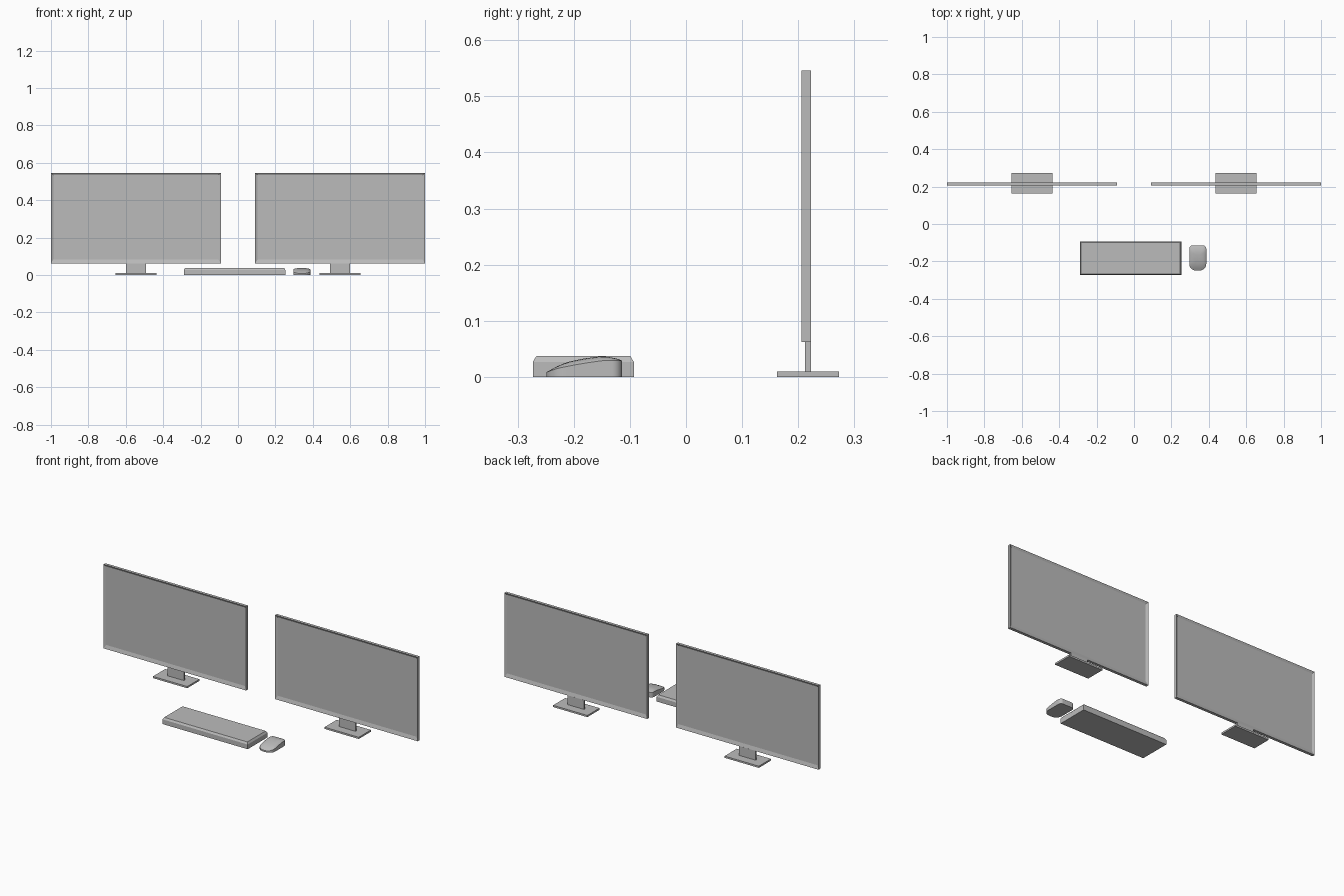
import bpy, bmesh, math
from mathutils import Vector

if "Cube" in bpy.data.objects:
    bpy.data.objects.remove(bpy.data.objects["Cube"])

grey = bpy.data.materials.new("plain_grey")
grey.diffuse_color = (0.5, 0.5, 0.5, 1)
grey.use_nodes = True
grey.node_tree.nodes["Principled BSDF"].inputs["Base Color"].default_value = grey.diffuse_color


def finish(bm, name):
    bmesh.ops.recalc_face_normals(bm, faces=bm.faces)
    me = bpy.data.meshes.new(name)
    bm.to_mesh(me)
    bm.free()
    me.materials.append(grey)
    ob = bpy.data.objects.new(name, me)
    bpy.context.collection.objects.link(ob)
    return ob


def add_box(bm, lo, hi):
    lo, hi = Vector(lo), Vector(hi)
    vs = bmesh.ops.create_cube(bm, size=1)["verts"]
    for v in vs:
        v.co = (lo + hi) / 2 + v.co * (hi - lo)


def box(name, lo, hi):
    bm = bmesh.new()
    add_box(bm, lo, hi)
    return finish(bm, name)


def step_inset(bm, face, margins, depth):
    """Inset a face with (side, top, bottom) margins and move it along its normal."""
    n = face.normal.copy()
    c = face.calc_center_median()
    bmesh.ops.inset_individual(bm, faces=[face], thickness=0.001)
    side, top, bottom = (m - 0.001 for m in margins)
    flat = abs(n.z) > 0.5
    for v in face.verts:
        d = v.co - c
        v.co.x -= math.copysign(side, d.x)
        if flat:
            v.co.y -= math.copysign(top, d.y)
        else:
            v.co.z += -top if d.z > 0 else bottom
        v.co += n * depth


# Two monitors: panel recessed on both faces, neck and foot plate
for label, cx in (("left", -0.546), ("right", 0.546)):
    bm = bmesh.new()
    add_box(bm, (cx - 0.454, 0.206, 0.0625), (cx + 0.454, 0.2225, 0.546))
    bm.normal_update()
    for f in [f for f in bm.faces if abs(f.normal.y) > 0.9]:
        step_inset(bm, f, (0.013, 0.012, 0.021), -0.006)
    finish(bm, label + "_monitor_panel")
    box(label + "_monitor_neck", (cx - 0.053, 0.2125, 0.008), (cx + 0.053, 0.2225, 0.0635))
    box(label + "_monitor_foot", (cx - 0.109, 0.1625, 0), (cx + 0.109, 0.273, 0.01))

# Keyboard: base with a raised key deck
bm = bmesh.new()
add_box(bm, (-0.29, -0.273, 0), (0.253, -0.093, 0.027))
bm.normal_update()
deck = max(bm.faces, key=lambda f: f.normal.z)
step_inset(bm, deck, (0.007, 0.007, 0.007), 0.0105)
finish(bm, "keyboard")


# Mouse: rounded outline, domed top sloping down to the front
def interp(pts, x):
    for (x0, z0), (x1, z1) in zip(pts, pts[1:]):
        if x <= x1:
            return z0 + (z1 - z0) * max(0, x - x0) / (x1 - x0)
    return pts[-1][1]


SHOULDER = [(-0.25, 0.008), (-0.23, 0.015), (-0.19, 0.023), (-0.15, 0.029), (-0.115, 0.029)]
CROWN = [(-0.25, 0.009), (-0.235, 0.018), (-0.21, 0.027), (-0.18, 0.033),
         (-0.15, 0.037), (-0.115, 0.035)]
MX, MY, HX, HY = 0.341, -0.1815, 0.0455, 0.0675

outline = []
for sx, sy, r, a0 in ((1, 1, 0.018, 0), (-1, 1, 0.018, 90), (-1, -1, 0.036, 180), (1, -1, 0.036, 270)):
    for k in range(9):
        a = math.radians(a0 + k * 11.25)
        outline.append((sx * (HX - r) + r * math.cos(a), sy * (HY - r) + r * math.sin(a)))
    # extra points along the long sides
    if sx * sy < 0:
        y0, y1 = outline[-1][1], (-HY + 0.036 if sx < 0 else HY - 0.018)
        if sx < 0:
            outline += [(-HX, y0 + (y1 - y0) * t / 5) for t in range(1, 5)]
        else:
            outline += [(HX, y0 + (y1 - y0) * t / 5) for t in range(1, 5)]

bm = bmesh.new()
rings = [[bm.verts.new((MX + x, MY + y, 0)) for x, y in outline]]
for s in (1.0, 0.95, 0.85, 0.7, 0.5, 0.25):
    ring = []
    for x, y in outline:
        py = MY + y * s
        lo, hi = interp(SHOULDER, py), interp(CROWN, py)
        ring.append(bm.verts.new((MX + x * s, py, lo + (hi - lo) * (1 - s ** 5))))
    rings.append(ring)
n = len(outline)
for a, b in zip(rings, rings[1:]):
    for i in range(n):
        j = (i + 1) % n
        bm.faces.new((a[i], a[j], b[j], b[i]))
bm.faces.new(rings[0][::-1])
tip = bm.verts.new((MX, MY, interp(CROWN, MY)))
for i in range(n):
    bm.faces.new((rings[-1][i], rings[-1][(i + 1) % n], tip))
mouse = finish(bm, "mouse")
bpy.context.view_layer.objects.active = mouse
mouse.select_set(True)
bpy.ops.object.shade_smooth_by_angle(angle=math.radians(35))
